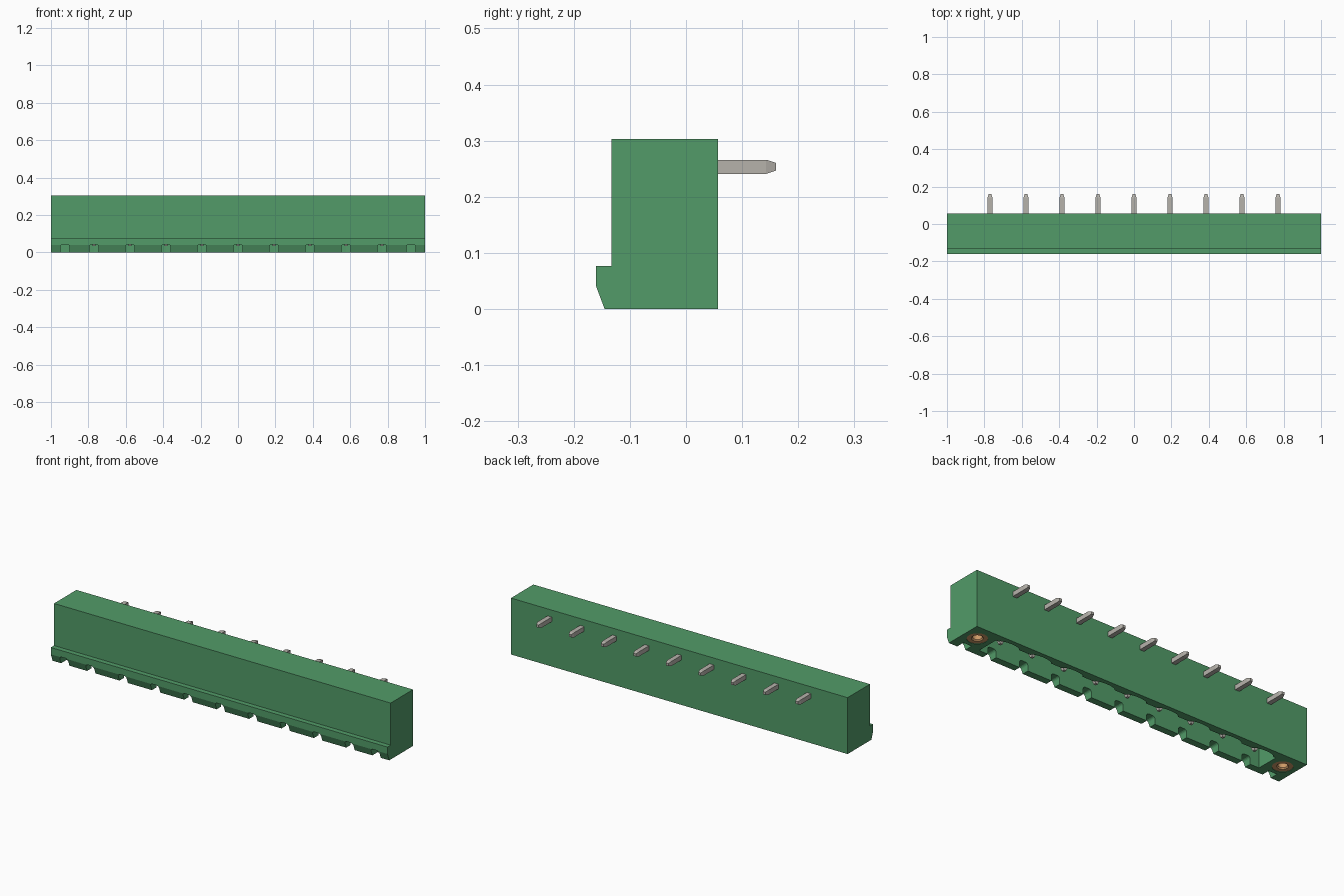
import bpy, bmesh, math
from mathutils import Vector

cube = bpy.data.objects.get("Cube")
if cube:
    bpy.data.objects.remove(cube, do_unlink=True)


def material(name, rgb):
    m = bpy.data.materials.new(name)
    m.use_nodes = True
    m.diffuse_color = (*rgb, 1)
    bsdf = next(n for n in m.node_tree.nodes if n.type == 'BSDF_PRINCIPLED')
    bsdf.inputs["Base Color"].default_value = (*rgb, 1)
    return m


green = material("green plastic", (0.085, 0.33, 0.14))
metal = material("tinned metal", (0.47, 0.45, 0.41))
brass = material("brass", (0.62, 0.33, 0.14))

PITCH = 0.1925
PIN_X = [(i - 4) * PITCH for i in range(9)]
SCREW_X, SCREW_Y = 0.925, -0.029
TOP, BACK = 0.303, 0.057


def finish(bm, name, mat):
    bmesh.ops.recalc_face_normals(bm, faces=bm.faces)
    me = bpy.data.meshes.new(name)
    bm.to_mesh(me)
    bm.free()
    me.materials.append(mat)
    ob = bpy.data.objects.new(name, me)
    bpy.context.collection.objects.link(ob)
    return ob


def prism(bm, points, direction):
    """Closed outline of 3D points swept along a vector."""
    face = bm.faces.new([bm.verts.new(p) for p in points])
    ext = bmesh.ops.extrude_face_region(bm, geom=[face], use_keep_orig=True)
    moved = [v for v in ext["geom"] if isinstance(v, bmesh.types.BMVert)]
    bmesh.ops.translate(bm, verts=moved, vec=Vector(direction))


def circle(x, y, z, r, n=32):
    steps = [2 * math.pi * i / n for i in range(n)]
    return [(x + r * math.cos(a), y + r * math.sin(a), z) for a in steps]


def square_bar(bm, rings):
    """Square bar through rings of (centre, half width, side axis, other axis)."""
    loops = []
    for c, h, u, w in rings:
        loops.append([bm.verts.new(Vector(c) + h * (s * Vector(u) + t * Vector(w)))
                      for s, t in ((-1, -1), (1, -1), (1, 1), (-1, 1))])
    for a, b in zip(loops, loops[1:]):
        for i in range(4):
            j = (i + 1) % 4
            bm.faces.new((a[i], a[j], b[j], b[i]))
    bm.faces.new(loops[0])
    bm.faces.new(loops[-1])


# Housing: side profile with front lip, swept along the length
bm = bmesh.new()
profile = [(BACK, 0), (BACK, TOP), (-0.133, TOP), (-0.133, 0.077),
           (-0.16, 0.077), (-0.16, 0.04), (-0.145, 0)]
prism(bm, [(-1, y, z) for y, z in profile], (2, 0, 0))
housing = finish(bm, "housing", green)

# Plug cavity cutter: rear side bulges behind every pin
bm = bmesh.new()
front, rear, end = -0.108, 0.014, 0.848
outline = [(end, rear), (end, front), (-end, front), (-end, rear)]
for x in PIN_X:
    for i in range(9):
        a = math.pi * (1 - i / 8)
        outline.append((x + 0.062 * math.cos(a), rear + 0.02 * math.sin(a)))
prism(bm, [(x, y, -0.02) for x, y in outline], (0, 0, 0.24))
cavity = finish(bm, "cavity_cutter", green)

# Lip notch cutter: rounded slots in front of every pin and screw
bm = bmesh.new()
half, height, r = 0.025, 0.042, 0.014
for x in PIN_X + [-SCREW_X, SCREW_X]:
    pts = [(x - half, -0.02), (x + half, -0.02)]
    for side, start in ((1, 0), (-1, math.pi / 2)):
        for i in range(5):
            a = start + math.pi / 8 * i
            pts.append((x + side * (half - r) + r * math.cos(a),
                        height - r + r * math.sin(a)))
    prism(bm, [(px, -0.2, pz) for px, pz in pts], (0, 0.1, 0))
notches = finish(bm, "notch_cutter", green)

# Screw bore cutter
bm = bmesh.new()
for x in (-SCREW_X, SCREW_X):
    prism(bm, circle(x, SCREW_Y, -0.02, 0.05), (0, 0, 0.24))
bores = finish(bm, "bore_cutter", green)

# Cut the housing and discard the cutters
cutters = (cavity, notches, bores)
for cutter in cutters:
    cutter.hide_render = True
    mod = housing.modifiers.new(cutter.name, 'BOOLEAN')
    mod.operation = 'DIFFERENCE'
    mod.solver = 'EXACT'
    mod.object = cutter
bpy.context.view_layer.update()
cut_mesh = bpy.data.meshes.new_from_object(
    housing.evaluated_get(bpy.context.evaluated_depsgraph_get()))
housing.modifiers.clear()
housing.data = cut_mesh
for cutter in cutters:
    bpy.data.objects.remove(cutter, do_unlink=True)

# Threaded inserts: brass sleeves with a blind hole
for x, side in ((-SCREW_X, "right"), (SCREW_X, "left")):
    bm = bmesh.new()
    section = [(0, 0.22), (0.05, 0.22), (0.05, 0.002), (0.028, 0.002),
               (0.023, 0.008), (0.023, 0.18), (0, 0.18)]
    verts = [bm.verts.new((x + d, SCREW_Y, z)) for d, z in section]
    edges = [bm.edges.new(pair) for pair in zip(verts, verts[1:])]
    bmesh.ops.spin(bm, geom=verts + edges, cent=(x, SCREW_Y, 0), axis=(0, 0, 1),
                   angle=2 * math.pi, steps=32)
    bmesh.ops.remove_doubles(bm, verts=bm.verts, dist=0.0001)
    insert = finish(bm, side + "_threaded_insert", brass)
    for p in insert.data.polygons:
        p.use_smooth = abs(p.normal.z) < 0.3
    insert.data.set_sharp_from_angle(angle=math.radians(35))

# Right-angle contact pins: solder tail at the back, contact leg in the cavity
X, Y, Z = (1, 0, 0), (0, 1, 0), (0, 0, 1)
leg_y, tail_z, h = -0.047, 0.2535, 0.0125
for n, x in enumerate(PIN_X, 1):
    bm = bmesh.new()
    square_bar(bm, [((x, y, tail_z), s, X, Z) for y, s in
                    ((leg_y - h, h), (0.143, h), (0.16, 0.007))])
    square_bar(bm, [((x, leg_y, z), s, X, Y) for z, s in
                    ((tail_z, h), (0.055, h), (0.035, 0.007))])
    finish(bm, f"contact_pin_{n}", metal)
